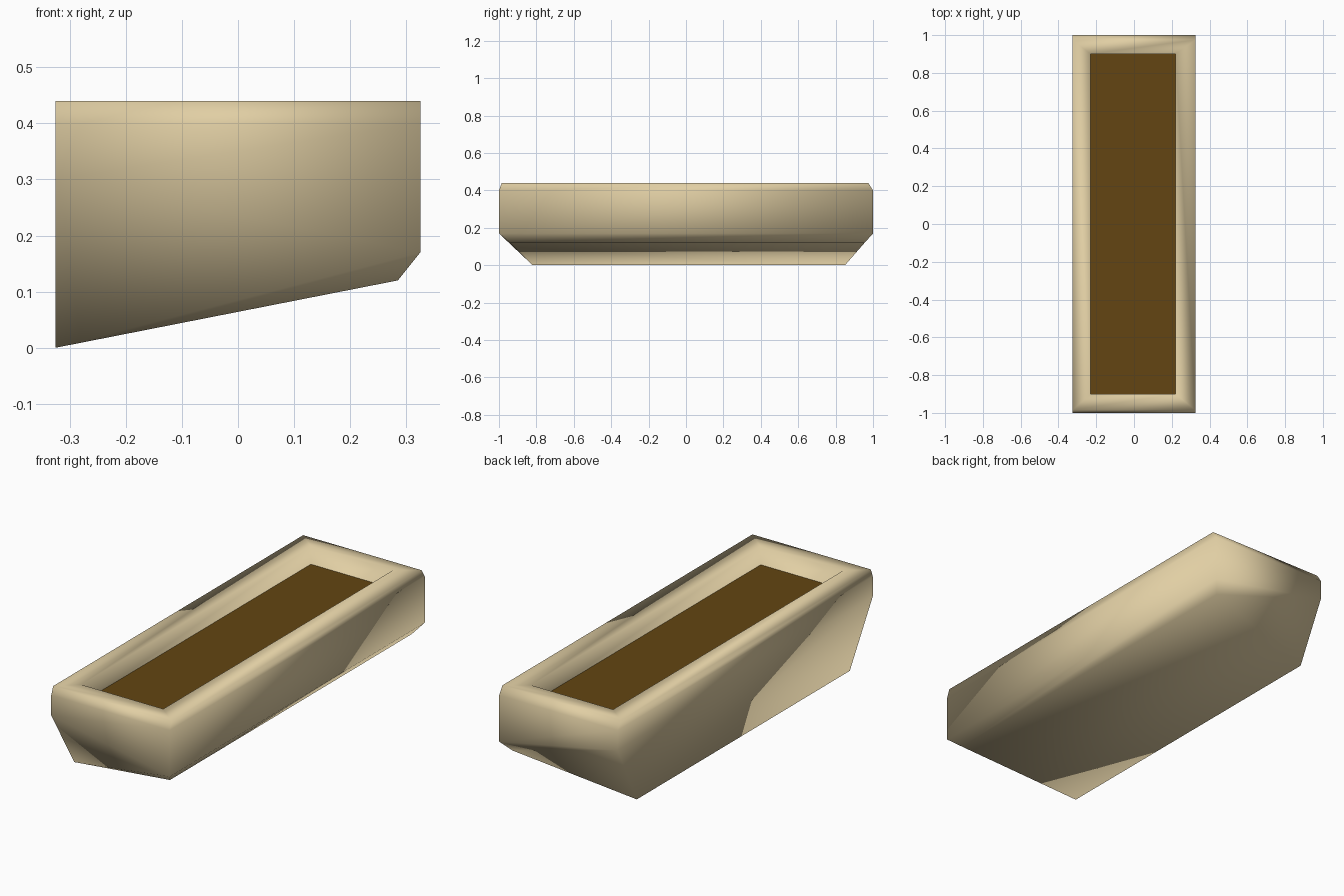
import bpy
import bmesh

cube = bpy.data.objects.get("Cube")
if cube:
    bpy.data.objects.remove(cube, do_unlink=True)


def material(name, color):
    mat = bpy.data.materials.new(name)
    mat.use_nodes = True
    mat.diffuse_color = (*color, 1)
    bsdf = mat.node_tree.nodes["Principled BSDF"]
    bsdf.inputs["Base Color"].default_value = (*color, 1)
    bsdf.inputs["Roughness"].default_value = 0.8
    return mat


def finish(bm, name, mat, smooth):
    bmesh.ops.recalc_face_normals(bm, faces=bm.faces)
    for face in bm.faces:
        face.smooth = smooth
    mesh = bpy.data.meshes.new(name)
    bm.to_mesh(mesh)
    bm.free()
    mesh.materials.append(mat)
    obj = bpy.data.objects.new(name, mesh)
    bpy.context.collection.objects.link(obj)
    return obj


def ring(bm, x0, x1, y0, y1, z0, z1):
    """Four corners, with height z0 on the low side and z1 on the other."""
    corners = ((x0, y0, z0), (x1, y0, z1), (x1, y1, z1), (x0, y1, z0))
    return [bm.verts.new(c) for c in corners]


cream = material("cream", (0.75, 0.62, 0.37))
brown = material("dark_brown", (0.125, 0.06, 0.006))

LEFT, RIGHT, HALF = -0.325, 0.325, 1.0
IN_LEFT, IN_RIGHT, IN_END = -0.23, 0.22, 0.9
RIM, FLOOR = 0.44, 0.35

# Trough body: slanted underside, tapered ends, rim and recess walls
bm = bmesh.new()
bottom = ring(bm, LEFT, 0.285, -0.82, 0.85, 0.0, 0.12)
bottom[1].co.y, bottom[2].co.y = -0.94, 0.955
rings = [
    bottom,
    ring(bm, LEFT, RIGHT, -HALF, HALF, 0.30, 0.17),
    ring(bm, LEFT, RIGHT, -HALF, HALF, 0.40, 0.40),
    ring(bm, LEFT, RIGHT, -0.985, 0.975, RIM, RIM),
    ring(bm, IN_LEFT, IN_RIGHT, -IN_END, IN_END, RIM, RIM),
    ring(bm, IN_LEFT, IN_RIGHT, -IN_END, IN_END, FLOOR - 0.01, FLOOR - 0.01),
]
for low, high in zip(rings, rings[1:]):
    for i in range(4):
        j = (i + 1) % 4
        bm.faces.new((low[i], low[j], high[j], high[i]))
bm.faces.new(rings[0])
bm.faces.new(rings[-1])
finish(bm, "trough_body", cream, True)

# Filling inside the recess
bm = bmesh.new()
bm.faces.new(ring(bm, IN_LEFT, IN_RIGHT, -IN_END, IN_END, FLOOR, FLOOR))
filling = finish(bm, "soil_filling", brown, False)
if filling.data.polygons[0].normal.z < 0:
    filling.data.flip_normals()
